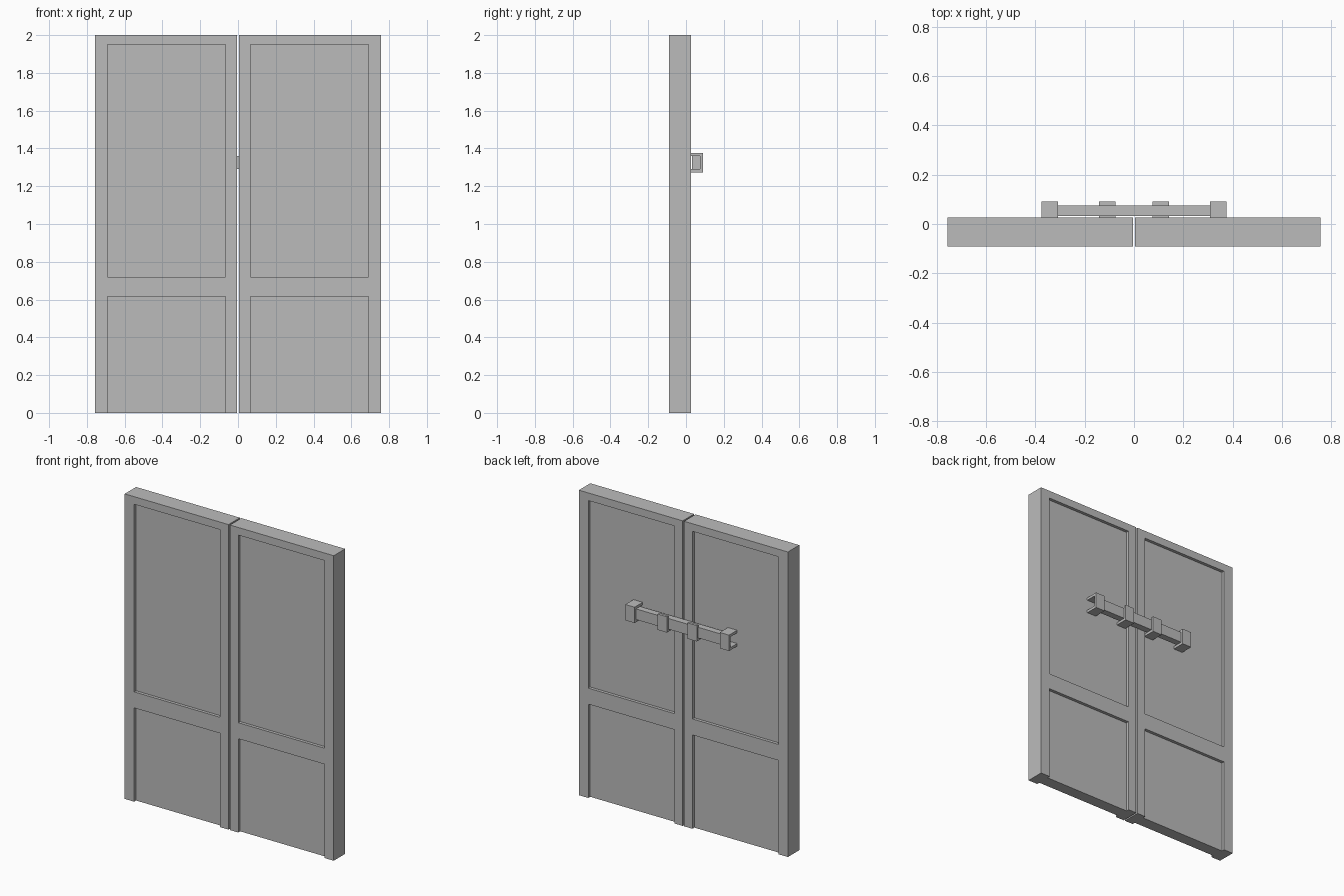
import bpy
import bmesh
from mathutils import Matrix, Vector

if "Cube" in bpy.data.objects:
    bpy.data.objects.remove(bpy.data.objects["Cube"])

gray = bpy.data.materials.new("plain_gray")
gray.diffuse_color = (0.5, 0.5, 0.5, 1)
gray.use_nodes = True
gray.node_tree.nodes["Principled BSDF"].inputs["Base Color"].default_value = gray.diffuse_color

FRONT, BACK, RECESS = -0.091, 0.027, 0.02   # door faces and panel depth
OUT = 0.091                                 # outer face of the brackets
LOW, HIGH, PLATE = 1.273, 1.377, 0.017      # bracket heights and thickness


def boxes(name, *spans):
    """One object made of boxes, each given as (x0, x1, y0, y1, z0, z1)."""
    bm = bmesh.new()
    for x0, x1, y0, y1, z0, z1 in spans:
        centre = Vector((x0 + x1, y0 + y1, z0 + z1)) / 2
        size = Matrix.Diagonal((x1 - x0, y1 - y0, z1 - z0, 1))
        bmesh.ops.create_cube(bm, size=1, matrix=Matrix.Translation(centre) @ size)
    return finish(name, bm)


def profile_x(name, points, x0, x1):
    """Extrude a closed (y, z) outline along x."""
    bm = bmesh.new()
    face = bm.faces.new([bm.verts.new((x0, y, z)) for y, z in points])
    ext = bmesh.ops.extrude_face_region(bm, geom=[face])
    verts = [v for v in ext["geom"] if isinstance(v, bmesh.types.BMVert)]
    bmesh.ops.translate(bm, verts=verts, vec=(x1 - x0, 0, 0))
    bmesh.ops.recalc_face_normals(bm, faces=bm.faces)
    return finish(name, bm)


def finish(name, bm):
    mesh = bpy.data.meshes.new(name)
    bm.to_mesh(mesh)
    bm.free()
    mesh.materials.append(gray)
    obj = bpy.data.objects.new(name, mesh)
    bpy.context.collection.objects.link(obj)
    return obj


for side, s in (("left", -1), ("right", 1)):
    def span(a, b):
        return tuple(sorted((s * a, s * b)))

    # Door leaf with recessed panels on both faces, lower ones open at the floor
    door = boxes(f"{side}_door", (*span(0.005, 0.758), FRONT, BACK, 0, 2))
    cuts = [(*span(0.066, 0.69), y0, y1, z0, z1)
            for y0, y1 in ((FRONT - 0.1, FRONT + RECESS), (BACK - RECESS, BACK + 0.1))
            for z0, z1 in ((-0.1, 0.615), (0.72, 1.95))]
    cutter = boxes(f"{side}_panel_cutter", *cuts)
    cutter.hide_render = True
    mod = door.modifiers.new("panels", "BOOLEAN")
    mod.operation, mod.solver, mod.object = "DIFFERENCE", "EXACT", cutter
    bpy.context.view_layer.objects.active = door
    bpy.ops.object.modifier_apply(modifier=mod.name)
    bpy.data.objects.remove(cutter)

    # Closed bracket at the bar end, open-topped bracket near the middle
    wall, inner = BACK - RECESS, OUT - PLATE
    hook = [(wall, LOW), (OUT, LOW), (OUT, HIGH)]
    floor = [(inner, LOW + PLATE), (wall, LOW + PLATE)]
    profile_x(f"{side}_end_bracket",
              hook + [(wall, HIGH), (wall, HIGH - PLATE), (inner, HIGH - PLATE)] + floor,
              *span(0.309, 0.376))
    profile_x(f"{side}_middle_bracket", hook + [(inner, HIGH)] + floor,
              *span(0.075, 0.142))

# Locking bar resting in the brackets
boxes("locking_bar", (-0.33, 0.33, 0.033, 0.076, LOW + PLATE, HIGH - PLATE))
